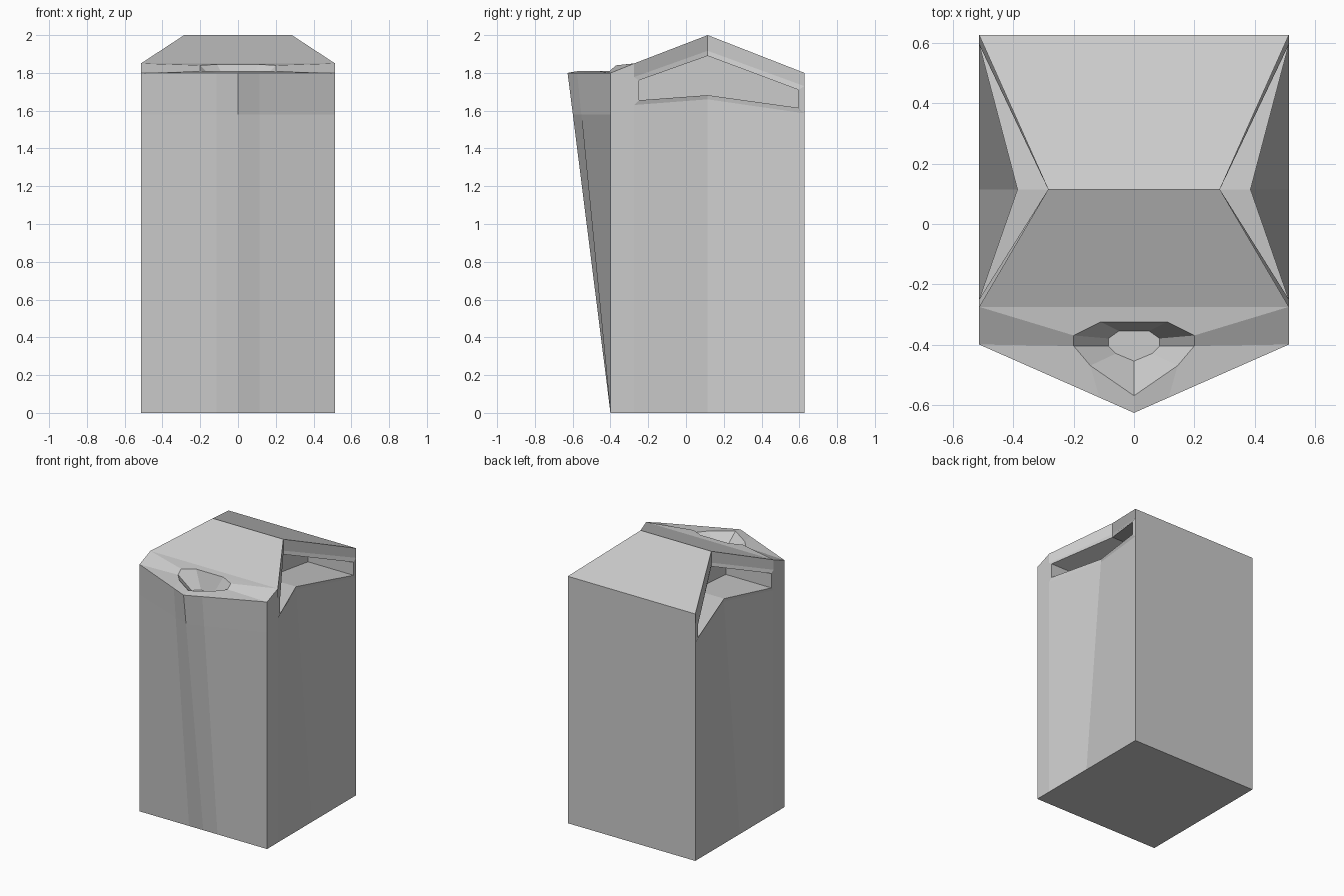
import bpy
import bmesh

cube = bpy.data.objects.get("Cube")
if cube:
    bpy.data.objects.remove(cube, do_unlink=True)

# Main dimensions
HALF, FRONT, SHOULDER, MID, BACK = 0.514, -0.4, -0.275, 0.115, 0.627
FOLD, EAVE, RIDGE = 1.58, 1.8, 2.0
STRIP = 0.115        # half width of the middle front strip
POCKET_X = 0.147     # inner wall of the side pockets
FUNNEL_Z = 1.72      # floor of the spout

bm = bmesh.new()
cache = {}


def vert(p):
    """Reuse one vertex per position so that the shell stays closed."""
    key = tuple(round(c, 4) for c in p)
    if key not in cache:
        cache[key] = bm.verts.new(key)
    return cache[key]


def panel(*points):
    bm.faces.new([vert(p) for p in points])


def band(a, b, closed=False):
    """Join two outlines with panels that bend from the end of a to the start of b."""
    for i in range(len(a) - (0 if closed else 1)):
        j = (i + 1) % len(a)
        panel(a[j], b[j], b[i], a[i])


def centre(p):
    return (0, p[1], p[2])


# Base outline, shoulders and ridge (one half, mirrored later)
base_front = [(0, FRONT, 0), (STRIP, FRONT, 0), (HALF, FRONT, 0)]
base_side = [(HALF, y, 0) for y in (SHOULDER, MID, BACK)]
shoulder = (HALF, SHOULDER, 1.85)
ridge = (0.285, MID, RIDGE)
eave = (HALF, BACK, EAVE)

# Front wall, leaning out towards the spout lip
fold = [(0, -0.599, FOLD), (STRIP, -0.554, FOLD), (HALF, FRONT, FOLD)]
lip = [(0, -0.627, EAVE), (STRIP, -0.576, EAVE), (HALF, FRONT, EAVE)]
band(base_front, fold)
band(fold, lip)

# Side wall, pressed in at the middle, and fascia under the roof edge
sill = [(HALF, SHOULDER, 1.63), (0.387, MID, 1.66), (HALF, BACK, 1.586)]
brow = [(HALF, BACK, 1.73), (ridge[0], MID, 1.917), (HALF, SHOULDER, 1.778)]
panel(base_front[2], base_side[0], sill[0], brow[2], shoulder, lip[2], fold[2])
band(base_side, sill)
band(brow, [eave, ridge, shoulder])

# Side pocket: narrow collar, straight walls and flat inner wall
mouth = [(HALF, -0.25, 1.655), (0.387, MID, 1.682), (HALF, 0.596, 1.615),
         (HALF, 0.596, 1.71), (ridge[0], MID, 1.89), (HALF, -0.25, 1.76)]
inner = [(POCKET_X, y, z) for _, y, z in mouth]
band(sill + brow, mouth, closed=True)
band(mouth, inner, closed=True)
panel(*inner)

# Roof slopes, back wall and bottom
base_back = base_side[2]
panel(centre(ridge), ridge, shoulder, centre(shoulder))
panel(centre(ridge), ridge, eave, centre(eave))
panel(centre(eave), eave, brow[0], sill[2], base_back, centre(base_back))
panel(*base_front, *base_side, centre(base_back))

# Spout deck and funnel
rim = [(0, -0.325, 1.845), (0.11, -0.325, 1.845), (0.2, -0.37, 1.84),
       (0.2, -0.405, 1.81), (0.145, -0.47, 1.81), (0, -0.57, 1.81)]
floor = [(x, y, FUNNEL_Z) for x, y in
         ((0, -0.355), (0.05, -0.355), (0.085, -0.38),
          (0.085, -0.405), (0.06, -0.43), (0, -0.455))]
panel(centre(shoulder), shoulder, rim[1], rim[0])
panel(shoulder, rim[2], rim[1])
panel(shoulder, lip[2], rim[3], rim[2])
band(lip, [rim[5], rim[4], rim[3]])
band(rim, floor)
panel(*floor)

# Mirror the half into a closed shell
bmesh.ops.mirror(bm, geom=bm.verts[:] + bm.edges[:] + bm.faces[:],
                 axis="X", merge_dist=0.0005)
bmesh.ops.remove_doubles(bm, verts=bm.verts[:], dist=0.0005)
bmesh.ops.recalc_face_normals(bm, faces=bm.faces[:])

mesh = bpy.data.meshes.new("carton")
bm.to_mesh(mesh)
bm.free()
carton = bpy.data.objects.new("carton", mesh)
bpy.context.collection.objects.link(carton)

# Plain card material
card = bpy.data.materials.new("light_grey_card")
card.use_nodes = True
colour = (0.6, 0.6, 0.6, 1)
card.diffuse_color = colour
card.node_tree.nodes["Principled BSDF"].inputs["Base Color"].default_value = colour
mesh.materials.append(card)
